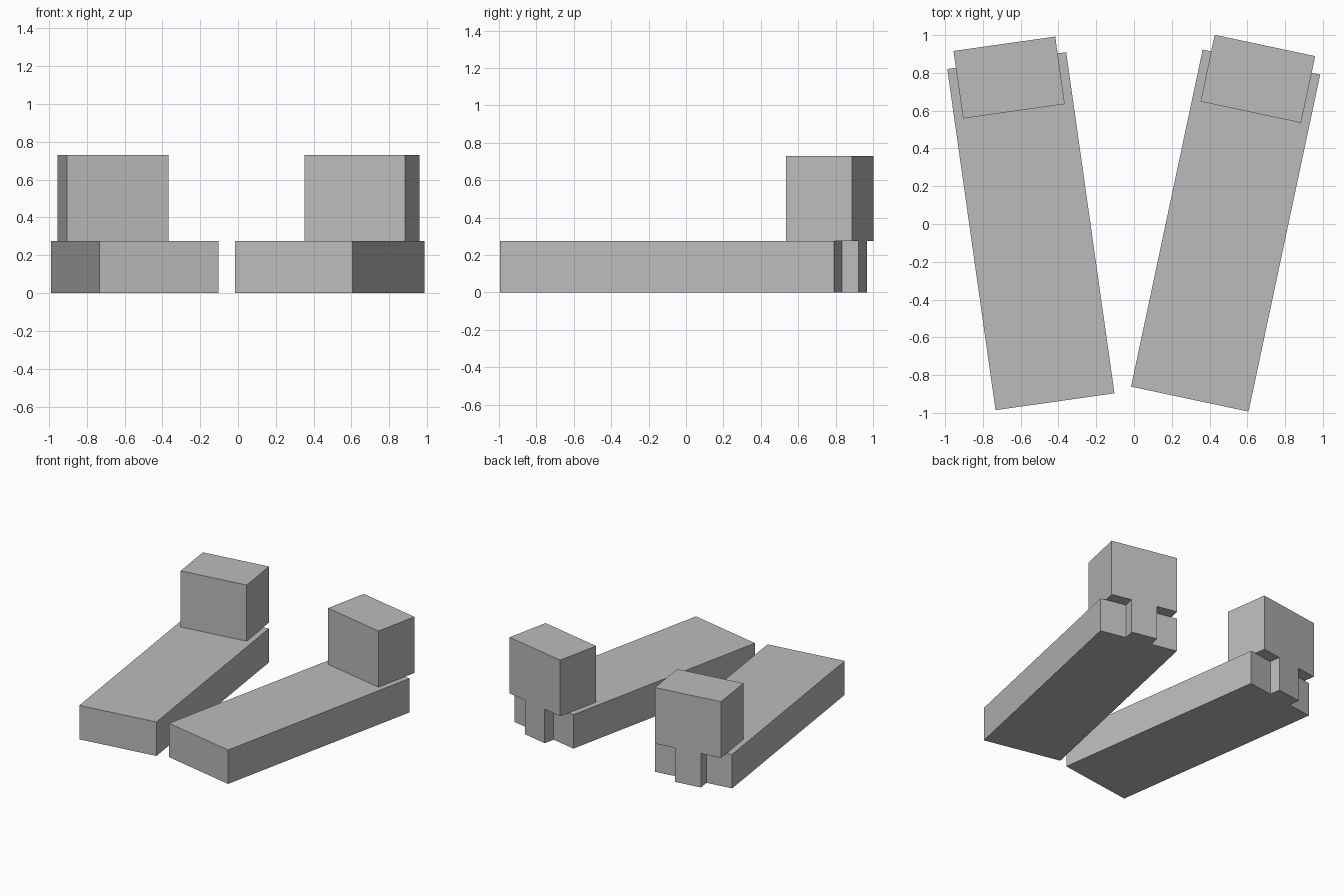
import bpy
import math

if "Cube" in bpy.data.objects:
    bpy.data.objects.remove(bpy.data.objects["Cube"], do_unlink=True)

grey = bpy.data.materials.new("plain grey")
grey.use_nodes = True
grey.diffuse_color = (0.5, 0.5, 0.5, 1)
grey.node_tree.nodes["Principled BSDF"].inputs["Base Color"].default_value = (0.5, 0.5, 0.5, 1)


def prism(name, outline, bottom, top, place, turn):
    """Extrude a flat outline straight up and set it in place."""
    n = len(outline)
    verts = [(x, y, z) for z in (bottom, top) for x, y in outline]
    faces = [tuple(reversed(range(n))), tuple(range(n, 2 * n))]
    faces += [(i, (i + 1) % n, (i + 1) % n + n, i + n) for i in range(n)]
    mesh = bpy.data.meshes.new(name)
    mesh.from_pydata(verts, [], faces)
    mesh.materials.append(grey)
    obj = bpy.data.objects.new(name, mesh)
    obj.location = (place[0], place[1], 0)
    obj.rotation_euler.z = math.radians(turn)
    bpy.context.collection.objects.link(obj)
    return obj


half_width, half_length = 0.318, 0.912
tab = half_width / 3
back = 1.002
base_top, block_top = 0.275, 0.73
block_half, block_front = 0.272, 0.641

# Plank with a central tab at the back end
plank = [(-half_width, -half_length), (half_width, -half_length),
         (half_width, half_length), (tab, half_length), (tab, back),
         (-tab, back), (-tab, half_length), (-half_width, half_length)]

# Upright block over the back end, flush with the tab
block = [(-block_half, block_front), (block_half, block_front),
         (block_half, back), (-block_half, back)]

# Two splayed copies
for side, place, turn in (("right", (-0.546, -0.038), 8.05),
                          ("left", (0.485, -0.035), -12.0)):
    prism(side + "_plank", plank, 0, base_top, place, turn)
    prism(side + "_block", block, base_top, block_top, place, turn)
